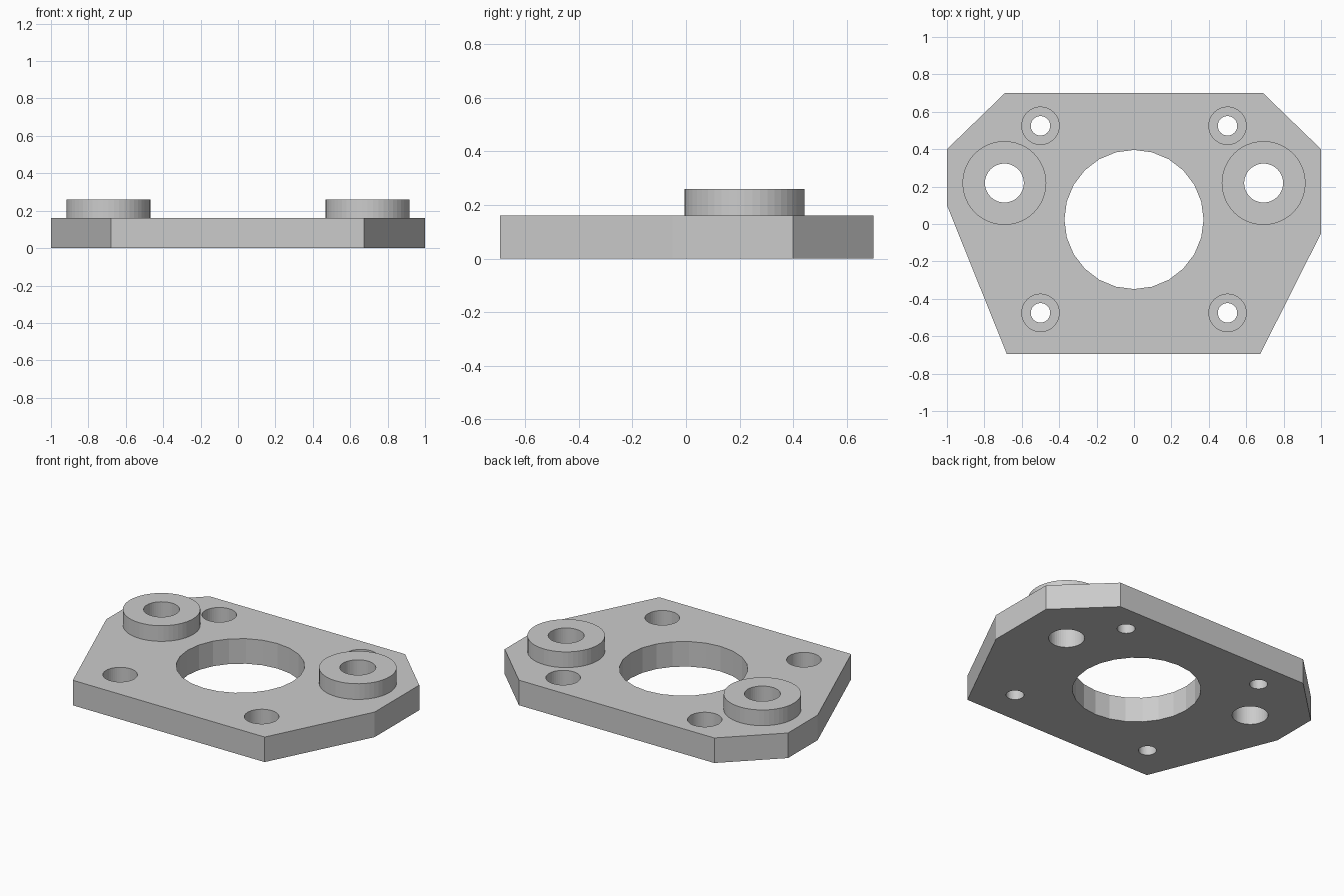
import bpy
import bmesh
from math import pi, sin, cos

if "Cube" in bpy.data.objects:
    bpy.data.objects.remove(bpy.data.objects["Cube"], do_unlink=True)

THICK = 0.16
BOSS_TOP = 0.26
BORE_FLOOR = 0.06

grey = bpy.data.materials.new("light grey")
grey.use_nodes = True
grey.diffuse_color = (0.6, 0.6, 0.6, 1)
grey.node_tree.nodes["Principled BSDF"].inputs["Base Color"].default_value = (0.6, 0.6, 0.6, 1)


def make_object(name, bm):
    bmesh.ops.recalc_face_normals(bm, faces=bm.faces)
    mesh = bpy.data.meshes.new(name)
    bm.to_mesh(mesh)
    bm.free()
    mesh.materials.append(grey)
    obj = bpy.data.objects.new(name, mesh)
    bpy.context.collection.objects.link(obj)
    return obj


def prism(name, outline, z0, z1):
    bm = bmesh.new()
    face = bm.faces.new([bm.verts.new((x, y, z0)) for x, y in outline])
    top = bmesh.ops.extrude_face_region(bm, geom=[face])["geom"]
    for v in top:
        if isinstance(v, bmesh.types.BMVert):
            v.co.z = z1
    return make_object(name, bm)


def circle(cx, cy, r, sides):
    return [(cx + r * cos(2 * pi * i / sides), cy + r * sin(2 * pi * i / sides))
            for i in range(sides)]


def cut(target, cutter):
    cutter.hide_render = True
    mod = target.modifiers.new("cut", "BOOLEAN")
    mod.operation = "DIFFERENCE"
    mod.solver = "EXACT"
    mod.object = cutter
    bpy.context.view_layer.objects.active = target
    bpy.ops.object.modifier_apply(modifier=mod.name)
    bpy.data.objects.remove(cutter, do_unlink=True)


# Mounting plate with chamfered corners
plate = prism("mounting_plate", [
    (-0.69, 0.7), (-1, 0.4), (-1, 0.1), (-0.68, -0.695),
    (0.675, -0.695), (1, -0.05), (1, 0.4), (0.69, 0.7)], 0, THICK)

# Central opening
cut(plate, prism("opening_cutter", circle(0, 0.024, 0.372, 24), -0.1, 0.3))

# Counterbored bolt holes
for x in (-0.5, 0.5):
    for y in (-0.475, 0.525):
        cut(plate, prism("bore_cutter", circle(x, y, 0.1, 48), BORE_FLOOR, 0.3))
        cut(plate, prism("bolt_cutter", circle(x, y, 0.052, 48), -0.1, 0.3))

# Raised bosses with holes through boss and plate
for side, x in (("left", 0.693), ("right", -0.693)):
    boss = prism(side + "_boss", circle(x, 0.219, 0.224, 48), THICK, BOSS_TOP)
    for part in (plate, boss):
        cut(part, prism("boss_cutter", circle(x, 0.219, 0.104, 48), -0.1, 0.4))
    for p in boss.data.polygons:
        p.use_smooth = False
